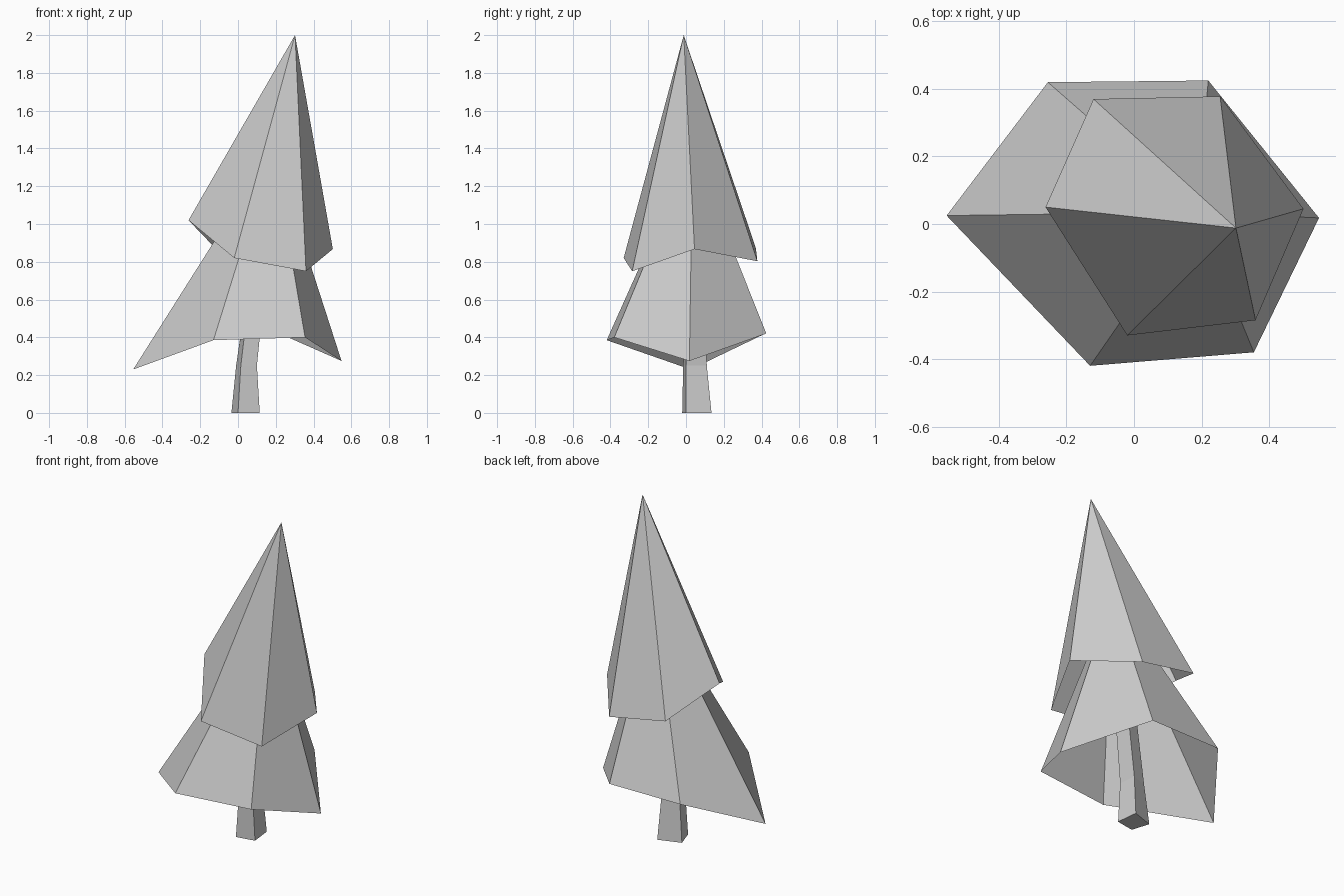
import bpy
import bmesh

cube = bpy.data.objects.get("Cube")
if cube:
    bpy.data.objects.remove(cube, do_unlink=True)

# One plain grey for the whole tree
GREY = (0.6, 0.6, 0.6, 1.0)
grey = bpy.data.materials.new("plain_grey")
grey.use_nodes = True
grey.diffuse_color = GREY
for node in grey.node_tree.nodes:
    if node.type == 'BSDF_PRINCIPLED':
        node.inputs["Base Color"].default_value = GREY


def finish(name, bm):
    """Turn a bmesh into a flat shaded grey object."""
    mesh = bpy.data.meshes.new(name)
    bm.to_mesh(mesh)
    bm.free()
    mesh.materials.append(grey)
    obj = bpy.data.objects.new(name, mesh)
    bpy.context.scene.collection.objects.link(obj)
    return obj


def bridge(bm, low, high):
    """Join two counter-clockwise rings with quads."""
    n = len(low)
    for i in range(n):
        j = (i + 1) % n
        bm.faces.new((low[i], low[j], high[j], high[i]))


def foliage_tier(name, rim, tip):
    """Hollow leaning six-sided cone, open underneath."""
    bm = bmesh.new()
    ring = [bm.verts.new(p) for p in rim]
    top = bm.verts.new(tip)
    for a, b in zip(ring, ring[1:] + ring[:1]):
        bm.faces.new((a, b, top))
    return finish(name, bm)


def trunk(name, sections):
    """Crooked four-sided post through the given (height, corners) sections."""
    bm = bmesh.new()
    rings = [[bm.verts.new((x, y, z)) for x, y in pts] for z, pts in sections]
    for low, high in zip(rings, rings[1:]):
        bridge(bm, low, high)
    bm.faces.new(list(reversed(rings[0])))
    bm.faces.new(rings[-1])
    return finish(name, bm)


# Trunk, bending towards the left as it rises into the foliage
trunk("trunk", [
    (0.0, [(-0.035, 0.09), (0, -0.02), (0.115, 0), (0.10, 0.135)]),
    (0.25, [(-0.01, 0.075), (0.015, -0.015), (0.10, 0), (0.09, 0.11)]),
    (0.8, [(0.07, 0.08), (0.08, 0), (0.155, 0.01), (0.145, 0.10)]),
])

# Wide lower foliage
foliage_tier("lower_foliage", [
    (-0.555, 0.025, 0.23), (-0.13, -0.42, 0.385), (0.355, -0.38, 0.40),
    (0.548, 0.018, 0.275), (0.22, 0.425, 0.42), (-0.255, 0.42, 0.42),
], (0.185, 0.035, 1.40))

# Tall upper foliage with the leaning tip
foliage_tier("upper_foliage", [
    (-0.262, 0.05, 1.02), (-0.02, -0.33, 0.82), (0.36, -0.285, 0.75),
    (0.502, 0.045, 0.867), (0.255, 0.378, 0.803), (-0.12, 0.37, 0.872),
], (0.302, -0.012, 2.0))
